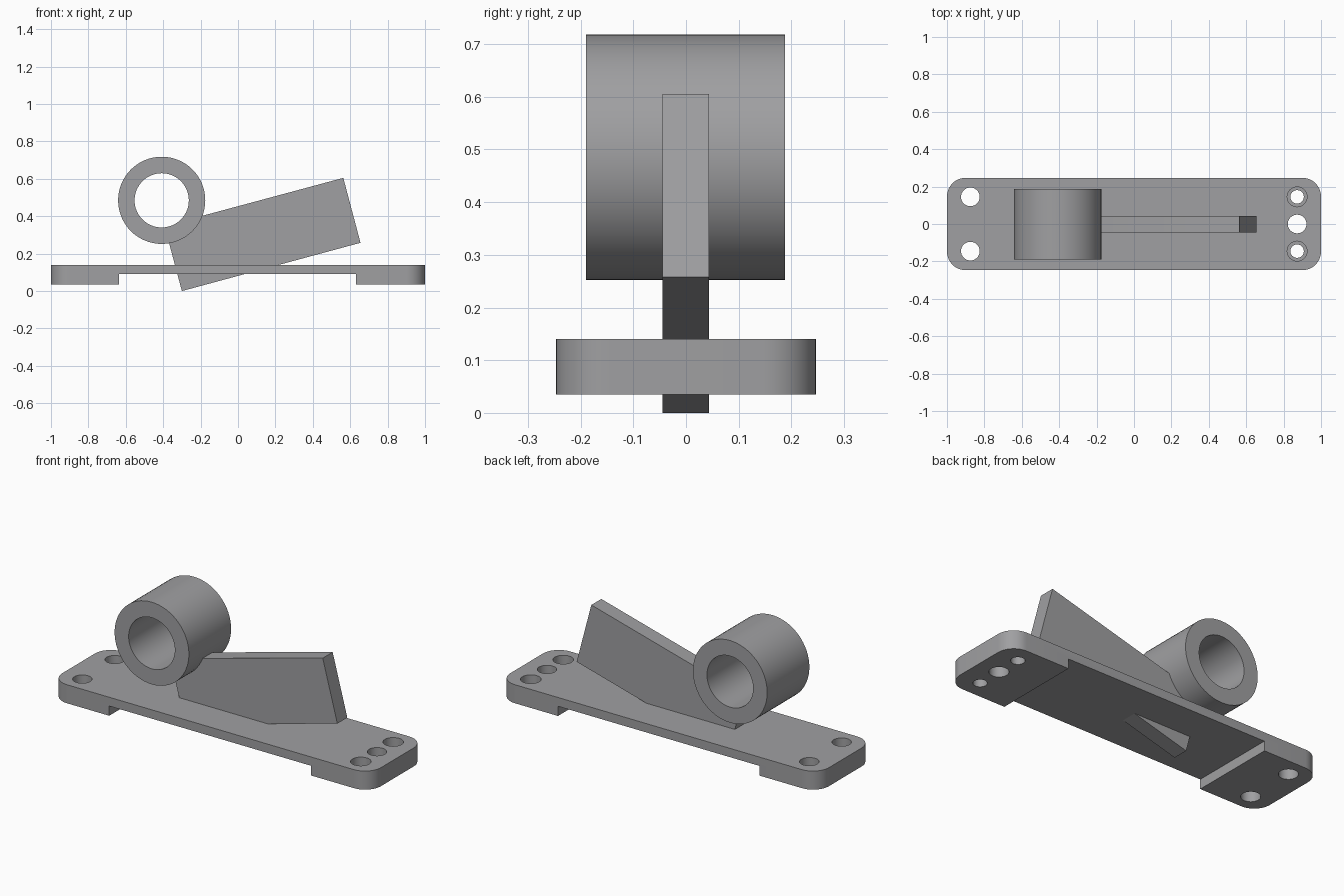
import bpy, bmesh, math
from mathutils import Vector

if "Cube" in bpy.data.objects:
    bpy.data.objects.remove(bpy.data.objects["Cube"])

grey = bpy.data.materials.new("plain grey")
grey.diffuse_color = (0.35, 0.35, 0.36, 1)
grey.use_nodes = True
grey.node_tree.nodes["Principled BSDF"].inputs["Base Color"].default_value = grey.diffuse_color


def prism(name, outline, axis, lo, hi):
    """Extrude a 2D outline along y (points are x, z) or z (points are x, y)."""
    bm = bmesh.new()
    place = (lambda a, b: (a, lo, b)) if axis == "y" else (lambda a, b: (a, b, lo))
    face = bm.faces.new([bm.verts.new(place(a, b)) for a, b in outline])
    ext = bmesh.ops.extrude_face_region(bm, geom=[face])
    verts = [v for v in ext["geom"] if isinstance(v, bmesh.types.BMVert)]
    step = Vector((0, hi - lo, 0)) if axis == "y" else Vector((0, 0, hi - lo))
    bmesh.ops.translate(bm, verts=verts, vec=step)
    bmesh.ops.recalc_face_normals(bm, faces=bm.faces)
    mesh = bpy.data.meshes.new(name)
    bm.to_mesh(mesh)
    bm.free()
    mesh.materials.append(grey)
    obj = bpy.data.objects.new(name, mesh)
    bpy.context.collection.objects.link(obj)
    return obj


def circle(cx, cy, r, n=48):
    return [(cx + r * math.cos(math.tau * i / n), cy + r * math.sin(math.tau * i / n))
            for i in range(n)]


def rounded_rect(hx, hy, r, n=10):
    pts = []
    for k, (sx, sy) in enumerate([(1, 1), (-1, 1), (-1, -1), (1, -1)]):
        for i in range(n + 1):
            a = math.pi / 2 * (k + i / n)
            pts.append((sx * (hx - r) + r * math.cos(a), sy * (hy - r) + r * math.sin(a)))
    return pts


def cut(obj, cutter):
    """Subtract the cutter from obj, then remove the cutter."""
    mod = obj.modifiers.new("cut", "BOOLEAN")
    mod.operation, mod.solver, mod.object = "DIFFERENCE", "EXACT", cutter
    bpy.context.view_layer.objects.active = obj
    bpy.ops.object.modifier_apply(modifier=mod.name)
    bpy.data.objects.remove(cutter, do_unlink=True)


# Base plate: thick mounting pads at both ends, thin bridge between them
base = prism("base_plate", rounded_rect(1.0, 0.247, 0.1), "z", 0.035, 0.14)
cut(base, prism("bridge_cutter", [(-0.635, -0.1), (0.63, -0.1), (0.63, 0.09), (-0.635, 0.09)],
                "y", -0.5, 0.5))

# Screw holes
for x, y, r in [(-0.875, 0.145, 0.05), (-0.875, -0.145, 0.05), (0.872, 0, 0.05),
                (0.872, 0.145, 0.036), (0.872, -0.145, 0.036)]:
    cut(base, prism("hole_cutter", circle(x, y, r, 32), "z", -0.1, 0.3))

# Wider recesses for the screw heads
for y in (0.145, -0.145):
    cut(base, prism("recess_cutter", circle(0.872, y, 0.053, 32), "z", 0.09, 0.3))

# Tube lying across the plate
TUBE = (-0.408, 0.485)
tube = prism("tube", circle(*TUBE, 0.233, 64), "y", -0.19, 0.188)
cut(tube, prism("bore_cutter", circle(*TUBE, 0.145, 64), "y", -0.5, 0.5))

# Tilted blade running from under the plate, its corner trimmed by the tube bore
blade = prism("blade", [(-0.3, 0.0), (0.655, 0.258), (0.563, 0.605), (-0.393, 0.348)],
              "y", -0.045, 0.044)
cut(blade, prism("bore_cutter", circle(*TUBE, 0.145, 64), "y", -0.5, 0.5))

# Smooth round walls, sharp corners
for obj in (base, tube, blade):
    bpy.ops.object.select_all(action="DESELECT")
    obj.select_set(True)
    bpy.context.view_layer.objects.active = obj
    bpy.ops.object.shade_smooth_by_angle(angle=math.radians(30))
